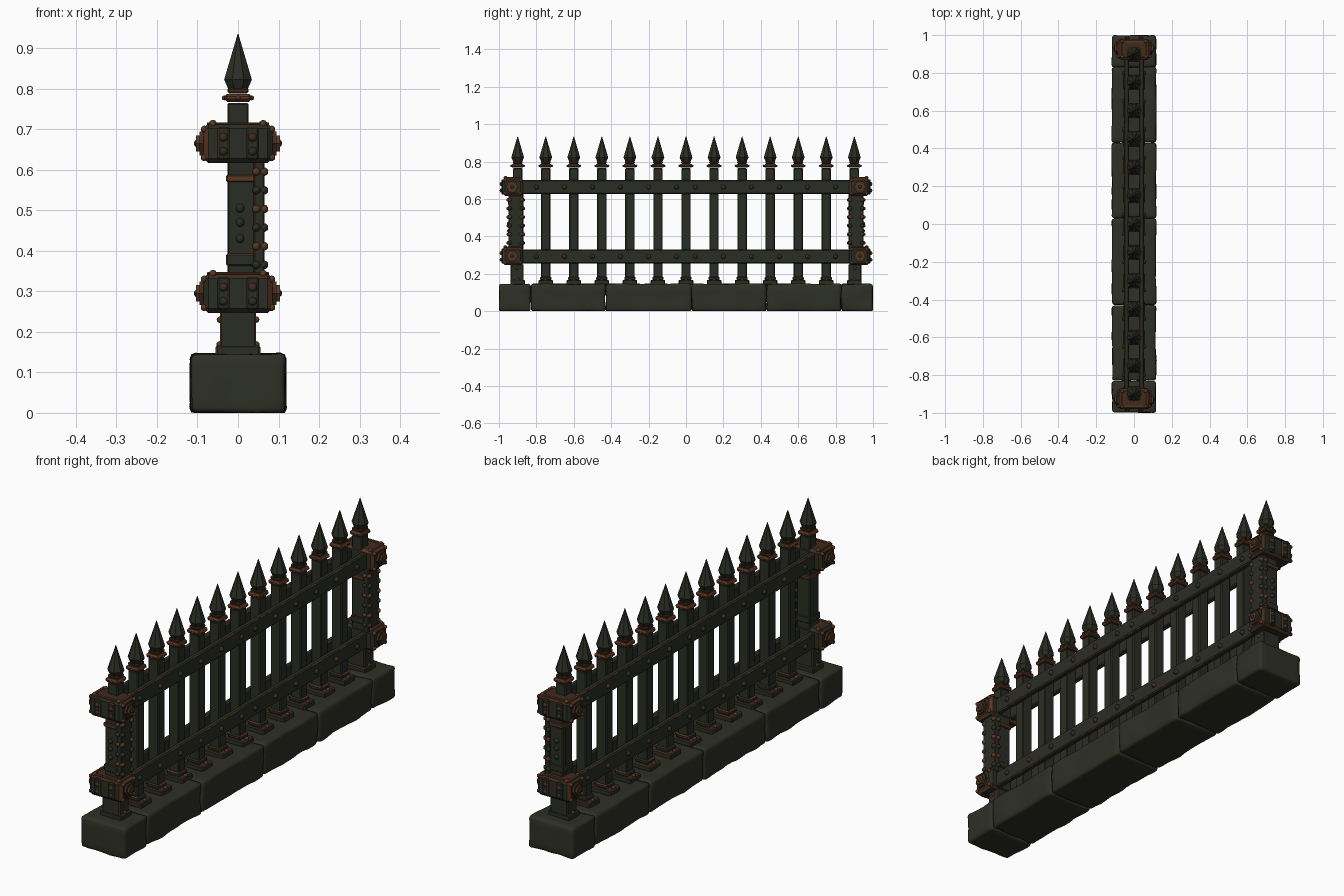
import bpy, bmesh, math, random
from mathutils import Matrix, Vector, noise

random.seed(4)
if "Cube" in bpy.data.objects:
    bpy.data.objects.remove(bpy.data.objects["Cube"])


def material(name, rgb):
    m = bpy.data.materials.new(name)
    m.use_nodes = True
    m.diffuse_color = (*rgb, 1)
    node = m.node_tree.nodes["Principled BSDF"]
    node.inputs["Base Color"].default_value = (*rgb, 1)
    node.inputs["Roughness"].default_value = 0.85
    return m


MATS = [material("dark iron", (.023, .026, .018)),
        material("rust", (.100, .037, .015)),
        material("dark rust", (.050, .025, .012)),
        material("dark stone", (.027, .030, .019))]
IRON, RUST, DARK_RUST, STONE = range(4)


def finish(name, bm):
    mesh = bpy.data.meshes.new(name)
    bm.to_mesh(mesh)
    bm.free()
    for m in MATS:
        mesh.materials.append(m)
    ob = bpy.data.objects.new(name, mesh)
    bpy.context.collection.objects.link(ob)
    return ob


def merge(bm, part):
    tmp = bpy.data.meshes.new("tmp")
    part.to_mesh(tmp)
    part.free()
    bm.from_mesh(tmp)
    bpy.data.meshes.remove(tmp)


def cut(bm, axis, start, end, count):
    normal = Vector([float(i == axis) for i in range(3)])
    for k in range(1, count):
        bmesh.ops.bisect_plane(bm, geom=bm.verts[:] + bm.edges[:] + bm.faces[:],
                               plane_co=normal * (start + (end - start) * k / count),
                               plane_no=normal)


def raw_box(center, size, bevel, segments=1):
    part = bmesh.new()
    bmesh.ops.create_cube(part, size=1, matrix=Matrix.Translation(center)
                          @ Matrix.Diagonal((*size, 1)))
    bmesh.ops.bevel(part, geom=part.edges[:], offset=bevel, segments=segments,
                    affect='EDGES', profile=0.5)
    return part


def box(bm, center, size, mat=IRON, bevel=.004, worn=.0, top=None, pieces=1):
    """Bevelled box whose chamfers are partly rusted."""
    part = raw_box(center, size, bevel)
    cut(part, 1, center[1] - size[1] / 2, center[1] + size[1] / 2, pieces)
    part.normal_update()
    for f in part.faces:
        f.material_index = mat
        if max(abs(c) for c in f.normal) < .95:
            if random.random() < worn:
                f.material_index = random.choice((RUST, DARK_RUST))
        elif top is not None and f.normal.z > .9:
            f.material_index = top
    merge(bm, part)


def stud(bm, pos, radius, mat=IRON):
    part = bmesh.new()
    bmesh.ops.create_icosphere(part, subdivisions=2, radius=radius,
                               matrix=Matrix.Translation(pos))
    for f in part.faces:
        f.material_index = mat
        f.smooth = True
    merge(bm, part)


def frustum(bm, pos, z0, z1, r0, r1, mat=IRON, sides=8):
    part = bmesh.new()
    bmesh.ops.create_cone(part, cap_ends=True, segments=sides, radius1=r0, radius2=r1,
                          depth=z1 - z0,
                          matrix=Matrix.Translation((*pos, (z0 + z1) / 2))
                          @ Matrix.Rotation(math.pi / sides, 4, 'Z'))
    for f in part.faces:
        f.material_index = mat
    merge(bm, part)


def nut(bm, pos, radius, depth, mat=RUST):
    """Hexagonal nut lying along x."""
    part = bmesh.new()
    bmesh.ops.create_cone(part, cap_ends=True, segments=6, radius1=radius, radius2=radius,
                          depth=depth, matrix=Matrix.Translation(pos)
                          @ Matrix.Rotation(math.pi / 2, 4, 'Y'))
    for f in part.faces:
        f.material_index = mat
    merge(bm, part)


# Stone plinth: rough blocks end to end
joints = [-1, -.83, -.43, .03, .43, .83, 1]
for n, (a, b) in enumerate(zip(joints, joints[1:])):
    bm = raw_box((0, (a + b) / 2, .0725), (.232, b - a - .003, .145), .012, 2)
    cut(bm, 0, -.116, .116, 6)
    cut(bm, 1, a, b, max(4, round((b - a) / .035)))
    cut(bm, 2, 0, .145, 4)
    bm.normal_update()
    moves = [(v, v.normal * .006 * noise.noise(v.co * 13 + Vector((n, 0, 0))))
             for v in bm.verts]
    for v, d in moves:
        v.co += d
        v.co.y = min(1, max(-1, v.co.y))
        v.co.z = max(0, v.co.z)
    for f in bm.faces:
        f.material_index = STONE
        f.smooth = True
    finish("plinth_block", bm)

# Pickets: foot, shaft, collar and spearhead
for k in range(13):
    y = -.9 + .15 * k
    bm = bmesh.new()
    box(bm, (0, y, .154), (.11, .078, .026), IRON, .004, .8, DARK_RUST)
    box(bm, (0, y, .175), (.068, .06, .022), IRON, .006, .5)
    for sx in (-1, 1):
        stud(bm, (sx * .045, y, .168), .009, RUST)
    box(bm, (0, y, .455), (.052, .05, .62), IRON, .004)
    box(bm, (0, y, .777), (.068, .068, .02), RUST, .007, .4)
    box(bm, (0, y, .795), (.052, .052, .014), DARK_RUST, .004)
    for sx in (-1, 1):
        stud(bm, (sx * .034, y, .777), .006, RUST)
        stud(bm, (0, y + sx * .034, .777), .006, RUST)
    frustum(bm, (0, y), .795, .822, .024, .037)
    frustum(bm, (0, y), .822, .935, .037, .001)
    finish("picket", bm)

# Rails: a flat bar on each face, riveted between the pickets
for z in (.292, .663):
    for sx in (-1, 1):
        bm = bmesh.new()
        box(bm, (sx * .039, 0, z), (.026, 1.76, .074), IRON, .005, .5, None, 70)
        for sy in (-1, 1):
            for k in range(6):
                stud(bm, (sx * .052, sy * (.05 + .15 * k), z), .0125,
                     DARK_RUST if k % 3 == 1 else IRON)
        finish("rail", bm)

# End assemblies: riveted plate, sleeve and two bolted clamps
for s in (-1, 1):
    bm = bmesh.new()
    box(bm, (.052, s * .91, .48), (.026, .08, .3), IRON, .003, .5)
    box(bm, (.008, s * .91, .48), (.066, .07, .3), IRON, .003, .2)
    box(bm, (.006, s * .91, .578), (.07, .084, .018), RUST, .003)
    box(bm, (.006, s * .91, .378), (.07, .078, .03), IRON, .003, .6)
    for k in range(6):
        z = .365 + .046 * k
        mat = RUST if k % 2 else IRON
        for e in (-1, 1):
            stud(bm, (.064, s * .91 + e * .032, z), .011, mat)
            stud(bm, (.045, s * .91 + e * .04, z), .010, mat)
    for z in (.43, .47, .505):
        stud(bm, (.005, s * .946, z), .011)
    finish("end_plate", bm)

    bm = bmesh.new()
    box(bm, (0, s * .903, .205), (.09, .07, .09), IRON, .004, .5)
    for sx in (-1, 1):
        stud(bm, (sx * .045, s * .903, .23), .008, RUST)
    finish("end_sleeve", bm)

    for zc in (.295, .665):
        bm = bmesh.new()
        box(bm, (0, s * .926, zc), (.17, .108, .098), IRON, .012, .6, DARK_RUST)
        for sx in (-1, 1):
            # Front straps with rivets
            box(bm, (sx * .036, s * .98, zc), (.03, .014, .08), IRON, .004, .6)
            for dz in (-.02, .015):
                stud(bm, (sx * .036, s * .986, zc + dz), .011,
                     DARK_RUST if dz > 0 else IRON)
            # Side nut and corner rivets
            nut(bm, (sx * .088, s * .93, zc), .034, .014, DARK_RUST)
            nut(bm, (sx * .096, s * .93, zc), .023, .014)
            stud(bm, (sx * .098, s * .93, zc), .011, IRON)
            for dy in (-.04, .04):
                for dz in (-.035, .035):
                    stud(bm, (sx * .083, s * .926 + dy, zc + dz), .009, RUST)
                stud(bm, (sx * .062, s * .926 + dy, zc + .048), .010, RUST)
        # Rusted rim around the top
        for sx in (-1, 1):
            box(bm, (sx * .07, s * .926, zc + .049), (.014, .09, .006), RUST, .002)
        box(bm, (0, s * .967, zc + .049), (.14, .014, .006), RUST, .002)
        finish("clamp", bm)
